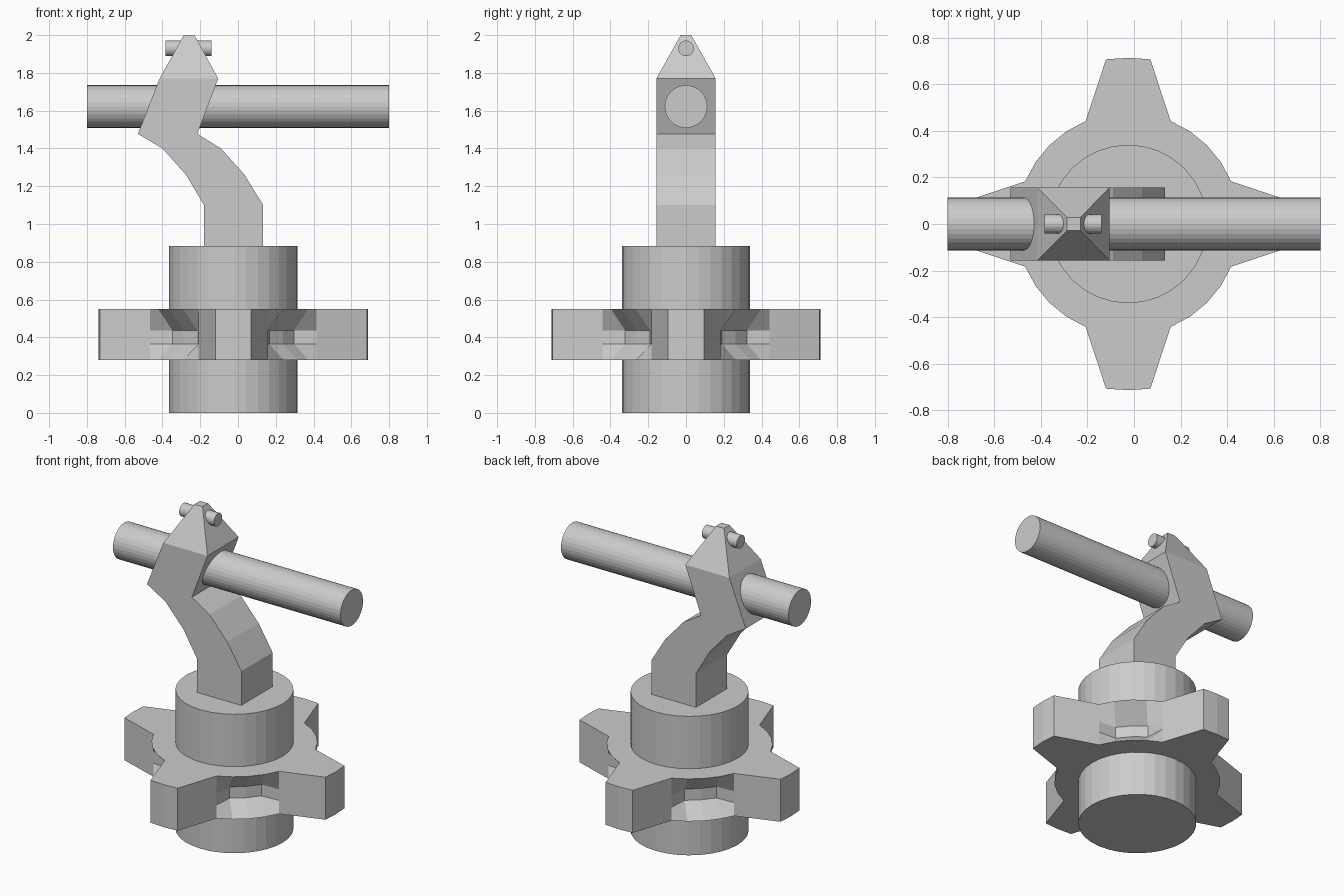
import bpy, bmesh
from math import radians, sin, cos, pi
from mathutils import Matrix

if "Cube" in bpy.data.objects:
    bpy.data.objects.remove(bpy.data.objects["Cube"])

CX = -0.025   # axis of the base
N = 32


def finish(bm, name):
    bmesh.ops.recalc_face_normals(bm, faces=bm.faces[:])
    me = bpy.data.meshes.new(name)
    bm.to_mesh(me)
    bm.free()
    ob = bpy.data.objects.new(name, me)
    bpy.context.collection.objects.link(ob)
    return ob


def loft(rings, name):
    """Skin a stack of equal-length closed rings and cap both ends."""
    bm = bmesh.new()
    rows = [[bm.verts.new(p) for p in ring] for ring in rings]
    n = len(rows[0])
    for a, b in zip(rows, rows[1:]):
        for i in range(n):
            j = (i + 1) % n
            bm.faces.new((a[i], a[j], b[j], b[i]))
    bm.faces.new(rows[0][::-1])
    bm.faces.new(rows[-1])
    return finish(bm, name)


def round_ring(z, r=0.34):
    return [(CX + r * cos(2 * pi * i / N), r * sin(2 * pi * i / N), z) for i in range(N)]


def gear_ring(z, notch=0.0):
    """Four tapered teeth; notch pushes the middle of each valley inward."""
    pts = []
    for q in range(4):
        for k in range(-1, 7):
            if k <= 1:
                a, r, d = k * 7.65, 0.713, 0
            else:
                a, r, d = k * 11.25, 0.478, notch if 3 <= k <= 5 else 0
            t, m = radians(a + 90 * q), radians(45 + 90 * q)
            pts.append((CX + r * cos(t) - d * cos(m), r * sin(t) - d * sin(m), z))
    return pts[1:] + pts[:1]


def x_rod(name, x0, x1, z, r):
    bm = bmesh.new()
    mat = Matrix.Translation(((x0 + x1) / 2, 0, z)) @ Matrix.Rotation(pi / 2, 4, 'Y')
    bmesh.ops.create_cone(bm, cap_ends=True, segments=32, radius1=r, radius2=r,
                          depth=x1 - x0, matrix=mat)
    return finish(bm, name)


# Round base with toothed collar
loft([round_ring(0), round_ring(0.28), gear_ring(0.28), gear_ring(0.365, 0.106),
      gear_ring(0.437, 0.106), gear_ring(0.55), round_ring(0.55), round_ring(0.883)],
     "toothed_base")

# Bent square neck: left x, right x, height, half depth
sections = [(-0.18, 0.133, 0.88, 0.157), (-0.18, 0.133, 1.10, 0.157),
            (-0.275, 0.035, 1.26, 0.157), (-0.40, -0.09, 1.40, 0.157),
            (-0.53, -0.215, 1.477, 0.157), (-0.415, -0.105, 1.77, 0.157),
            (-0.287, -0.23, 2.0, 0.028)]
loft([[(l, -d, z), (r, -d, z), (r, d, z), (l, d, z)] for l, r, z, d in sections],
     "bent_neck")

# Cross bar and small top pin
x_rod("cross_bar", -0.80, 0.80, 1.622, 0.113)
x_rod("top_pin", -0.385, -0.14, 1.93, 0.041)
